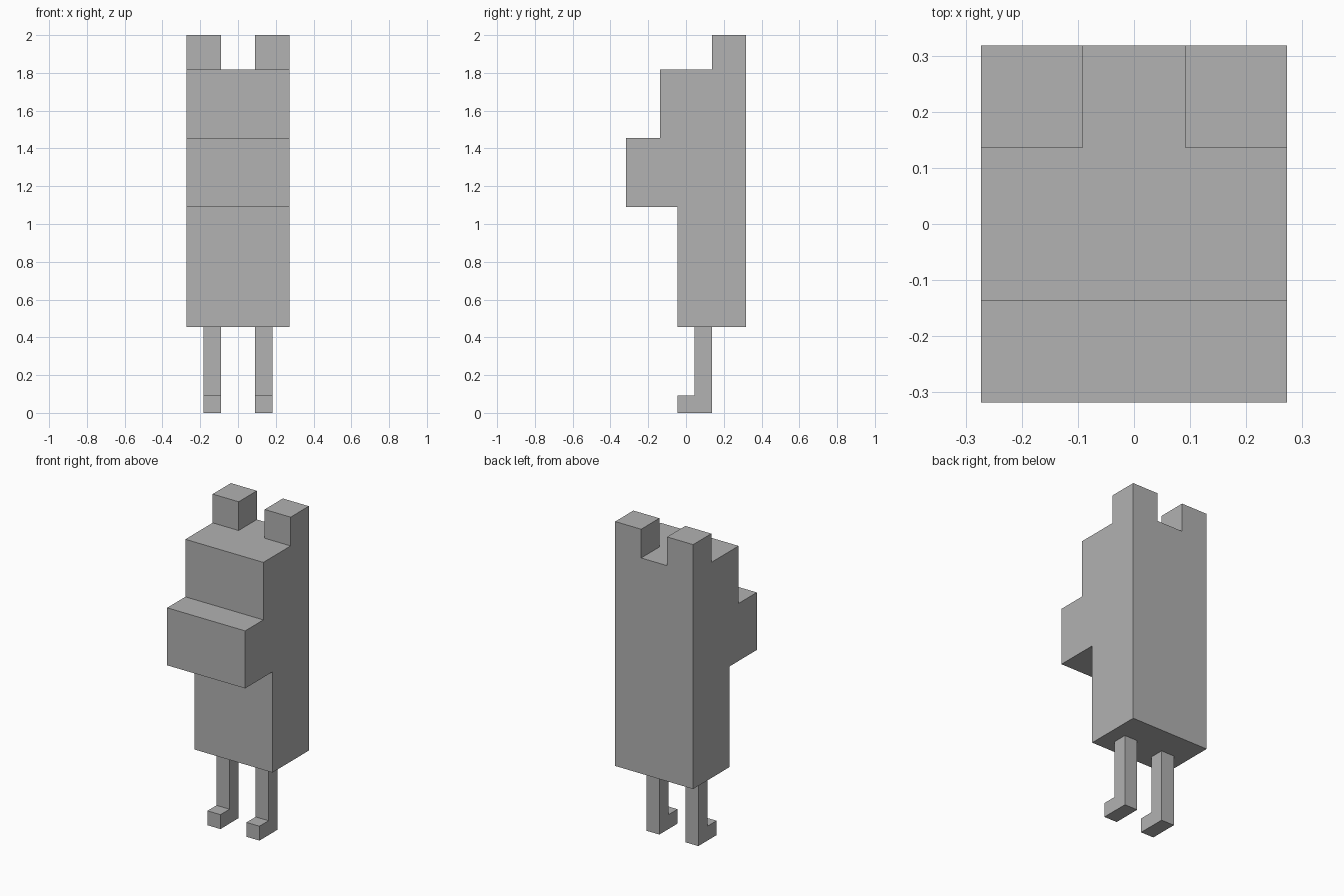
import bpy
import bmesh

U = 2 / 22  # one block of the model's grid

cube = bpy.data.objects.get("Cube")
if cube:
    bpy.data.objects.remove(cube, do_unlink=True)

GREY = (0.445, 0.445, 0.445, 1)
grey = bpy.data.materials.new("plain grey")
grey.use_nodes = True
grey.diffuse_color = GREY
grey.node_tree.nodes["Principled BSDF"].inputs["Base Color"].default_value = GREY


def extrude_profile(name, profile, x0, x1):
    """Extrude a side outline of (y, z) grid points from x0 to x1."""
    bm = bmesh.new()
    side = bm.faces.new([bm.verts.new((x0 * U, y * U, z * U)) for y, z in profile])
    swept = bmesh.ops.extrude_face_region(bm, geom=[side])["geom"]
    verts = [g for g in swept if isinstance(g, bmesh.types.BMVert)]
    bmesh.ops.translate(bm, verts=verts, vec=((x1 - x0) * U, 0, 0))
    bmesh.ops.recalc_face_normals(bm, faces=bm.faces)
    mesh = bpy.data.meshes.new(name)
    bm.to_mesh(mesh)
    bm.free()
    mesh.materials.append(grey)
    obj = bpy.data.objects.new(name, mesh)
    bpy.context.collection.objects.link(obj)
    return obj


# Body, snout and head in one stepped outline
extrude_profile("body", [(3.5, 5), (3.5, 20), (-1.5, 20), (-1.5, 16),
                         (-3.5, 16), (-3.5, 12), (-0.5, 12), (-0.5, 5)], -3, 3)

# Square ears and L-shaped legs with feet, one of each per side
EAR = [(1.5, 20), (3.5, 20), (3.5, 22), (1.5, 22)]
LEG = [(-0.5, 0), (1.5, 0), (1.5, 5), (0.5, 5), (0.5, 1), (-0.5, 1)]
for side, s in (("left", 1), ("right", -1)):
    extrude_profile(side + "_ear", EAR, s * 1, s * 3)
    extrude_profile(side + "_leg", LEG, s * 1, s * 2)
